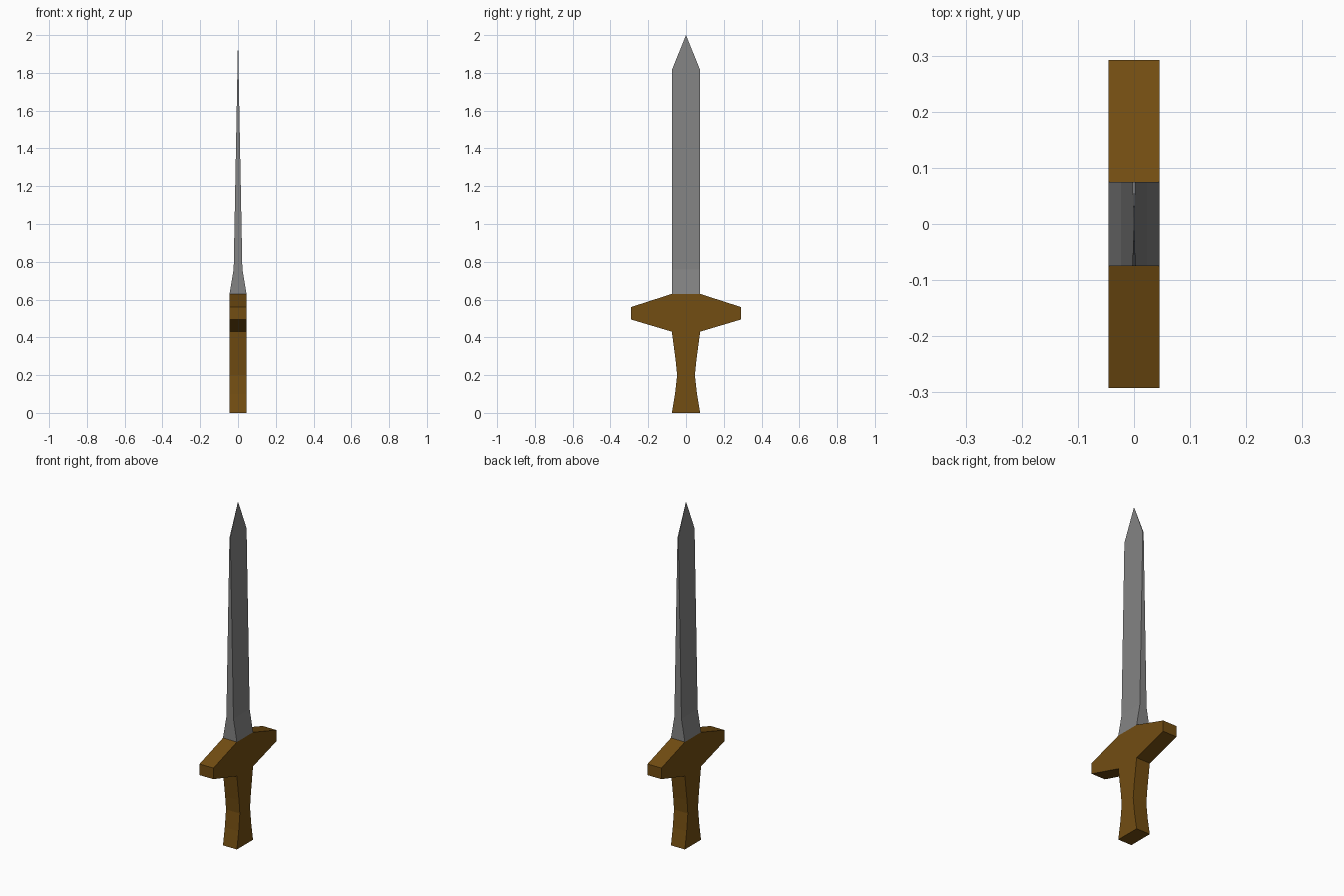
import bpy
import bmesh

if "Cube" in bpy.data.objects:
    bpy.data.objects.remove(bpy.data.objects["Cube"], do_unlink=True)


def make_material(name, rgb):
    mat = bpy.data.materials.new(name)
    mat.use_nodes = True
    mat.diffuse_color = (*rgb, 1)
    bsdf = mat.node_tree.nodes["Principled BSDF"]
    bsdf.inputs["Base Color"].default_value = (*rgb, 1)
    bsdf.inputs["Roughness"].default_value = 0.8
    return mat


def loft(name, sections, mat, cap_bottom=False, tip=None):
    """Stack rectangular sections (half x, half y, z), optionally closed to a point."""
    bm = bmesh.new()
    rings = [[bm.verts.new((sx * hx, sy * hy, z))
              for sx, sy in ((-1, -1), (1, -1), (1, 1), (-1, 1))]
             for hx, hy, z in sections]
    for low, high in zip(rings, rings[1:]):
        for i in range(4):
            j = (i + 1) % 4
            bm.faces.new((low[i], low[j], high[j], high[i]))
    if cap_bottom:
        bm.faces.new(rings[0][::-1])
    if tip:
        point = bm.verts.new((0, 0, tip))
        for i in range(4):
            bm.faces.new((rings[-1][i], rings[-1][(i + 1) % 4], point))
    mesh = bpy.data.meshes.new(name)
    bm.to_mesh(mesh)
    bm.free()
    mesh.materials.append(mat)
    obj = bpy.data.objects.new(name, mesh)
    bpy.context.collection.objects.link(obj)
    return obj


wood = make_material("brown wood", (0.17, 0.075, 0.006))
steel = make_material("grey steel", (0.23, 0.23, 0.23))

depth = 0.045   # half thickness of the hilt
waist = 0.075   # half width shared by blade root, grip ends and guard centre

# Grip, pinched in the middle
loft("grip", [(depth, waist, 0), (depth, 0.058, 0.1), (depth, 0.047, 0.2),
              (depth, 0.055, 0.28), (depth, waist, 0.43)], wood, cap_bottom=True)

# Crossguard with tapered arms
loft("crossguard", [(depth, waist, 0.43), (depth, 0.292, 0.495),
                    (depth, 0.292, 0.56), (depth, waist, 0.63)], wood)

# Blade, flared at the root and thinning to a point
loft("blade", [(depth, waist, 0.63), (0.023, waist, 0.76),
               (0.003, waist, 1.815)], steel, tip=2.0)
